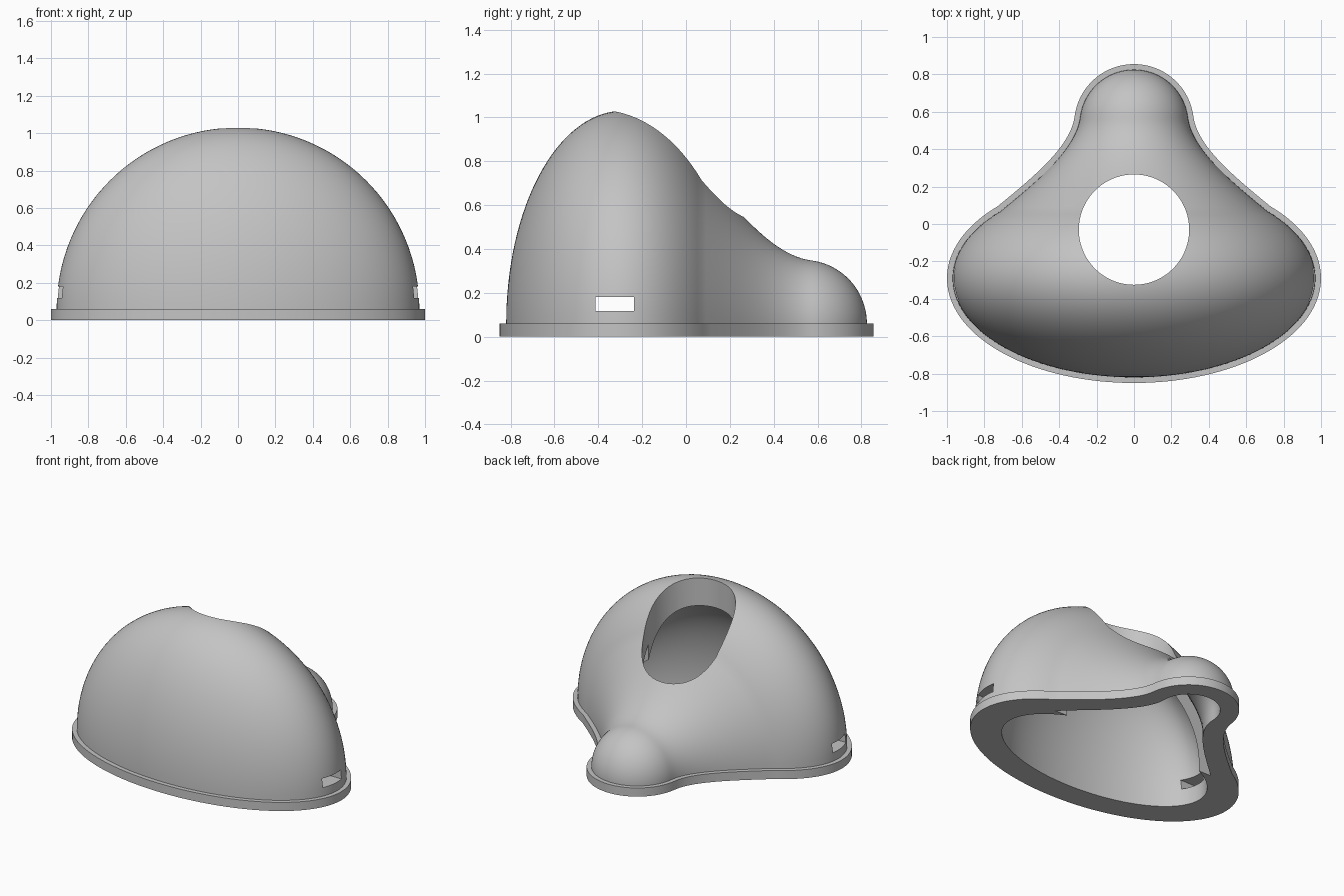
import bpy, bmesh, math
from mathutils import Vector
from mathutils.geometry import interpolate_bezier

cube = bpy.data.objects.get("Cube")
if cube:
    bpy.data.objects.remove(cube)

RIM_Z = 0.06
ARC = 64


def link(name, bm):
    bmesh.ops.recalc_face_normals(bm, faces=bm.faces)
    mesh = bpy.data.meshes.new(name)
    bm.to_mesh(mesh)
    bm.free()
    obj = bpy.data.objects.new(name, mesh)
    bpy.context.collection.objects.link(obj)
    return obj


def profile(half_width, depth, join_y, neck, lobe_r):
    """Half outline (y, radius): elliptical front, curved neck, round back lobe."""
    mid, lobe_y = -0.29, 0.535
    end = math.acos((join_y - mid) / depth)
    pts = []
    for i in range(49):
        a = math.pi + (end - math.pi) * i / 48
        pts.append(Vector((mid + depth * math.cos(a), half_width * math.sin(a))))
    pts[0].y = 0
    curve = interpolate_bezier(*[Vector((y, r, 0)) for y, r in neck], 24)
    pts += [p.to_2d() for p in curve if (p.to_2d() - pts[-1]).length > 0.003]
    start = math.acos((pts[-1].x - lobe_y) / lobe_r)
    for i in range(1, 25):
        a = start * (1 - i / 24)
        pts.append(Vector((lobe_y + lobe_r * math.cos(a), lobe_r * math.sin(a))))
    pts[-1].y = 0
    return pts


def half_revolve(name, pts, bottom):
    """Revolve the profile over the top half and drop a straight skirt."""
    bm = bmesh.new()
    rings = []
    for y, r in pts:
        ring = [bm.verts.new((r * math.cos(math.pi * i / ARC), y,
                              RIM_Z + r * math.sin(math.pi * i / ARC)))
                for i in range(ARC + 1)]
        ring += [bm.verts.new((-r, y, bottom)), bm.verts.new((r, y, bottom))]
        rings.append(ring)
    for a, b in zip(rings, rings[1:]):
        for i in range(len(a)):
            j = (i + 1) % len(a)
            bm.faces.new((a[i], a[j], b[j], b[i]))
    bmesh.ops.remove_doubles(bm, verts=bm.verts, dist=1e-5)
    return link(name, bm)


def rim_plate(name, pts, grow):
    """Flat plate following the outline, grown outward."""
    side = []
    for i, p in enumerate(pts):
        t = pts[min(i + 1, len(pts) - 1)] - pts[max(i - 1, 0)]
        n = Vector((-t.y, t.x)).normalized()
        if i in (0, len(pts) - 1):
            n = Vector((-1 if i == 0 else 1, 0))
        side.append(p + n * grow)
    loop = [(p.y, p.x) for p in side] + [(-p.y, p.x) for p in side[-2:0:-1]]
    bm = bmesh.new()
    face = bm.faces.new([bm.verts.new((x, y, 0)) for x, y in loop])
    ext = bmesh.ops.extrude_face_region(bm, geom=[face])
    top = [v for v in ext["geom"] if isinstance(v, bmesh.types.BMVert)]
    bmesh.ops.translate(bm, verts=top, vec=(0, 0, RIM_Z))
    return link(name, bm)


def combine(obj, tool, operation):
    mod = obj.modifiers.new("cut", "BOOLEAN")
    mod.operation = operation
    mod.solver = "EXACT"
    mod.object = tool
    tool.hide_render = True
    deps = bpy.context.evaluated_depsgraph_get()
    mesh = bpy.data.meshes.new_from_object(obj.evaluated_get(deps))
    obj.modifiers.clear()
    obj.data = mesh
    bpy.data.objects.remove(tool)


# Outer dome and its base flange
outer = profile(0.97, 0.53, 0.07,
                [(0.07, 0.712), (0.235, 0.51), (0.40, 0.31), (0.57, 0.288)], 0.29)
shell = half_revolve("domed_shell", outer, 0.03)
combine(shell, rim_plate("base_flange", outer, 0.03), "UNION")

# Hollow interior, stepping out where the neck meets the front chamber
inner = profile(0.78, 0.39, -0.01,
                [(-0.01, 0.64), (0.17, 0.44), (0.36, 0.20), (0.535, 0.20)], 0.20)
combine(shell, half_revolve("cavity", inner, -0.1), "DIFFERENCE")

# Round opening through the top
bm = bmesh.new()
bmesh.ops.create_cone(bm, cap_ends=True, segments=96, radius1=0.295, radius2=0.295, depth=1.5)
bmesh.ops.translate(bm, verts=bm.verts, vec=(0, -0.03, 0.85))
combine(shell, link("top_hole", bm), "DIFFERENCE")

# Slot through both side walls
bm = bmesh.new()
bmesh.ops.create_cube(bm, size=1)
bmesh.ops.scale(bm, verts=bm.verts, vec=(3, 0.175, 0.062))
bmesh.ops.translate(bm, verts=bm.verts, vec=(0, -0.325, 0.149))
combine(shell, link("side_slots", bm), "DIFFERENCE")

# Single grey colour
grey = bpy.data.materials.new("plain_grey")
grey.use_nodes = True
color = (0.55, 0.55, 0.55, 1)
grey.diffuse_color = color
grey.node_tree.nodes["Principled BSDF"].inputs["Base Color"].default_value = color
shell.data.materials.clear()
shell.data.materials.append(grey)
for poly in shell.data.polygons:
    poly.material_index = 0

bpy.ops.object.select_all(action="DESELECT")
shell.select_set(True)
bpy.context.view_layer.objects.active = shell
bpy.ops.object.shade_smooth_by_angle(angle=math.radians(30))
